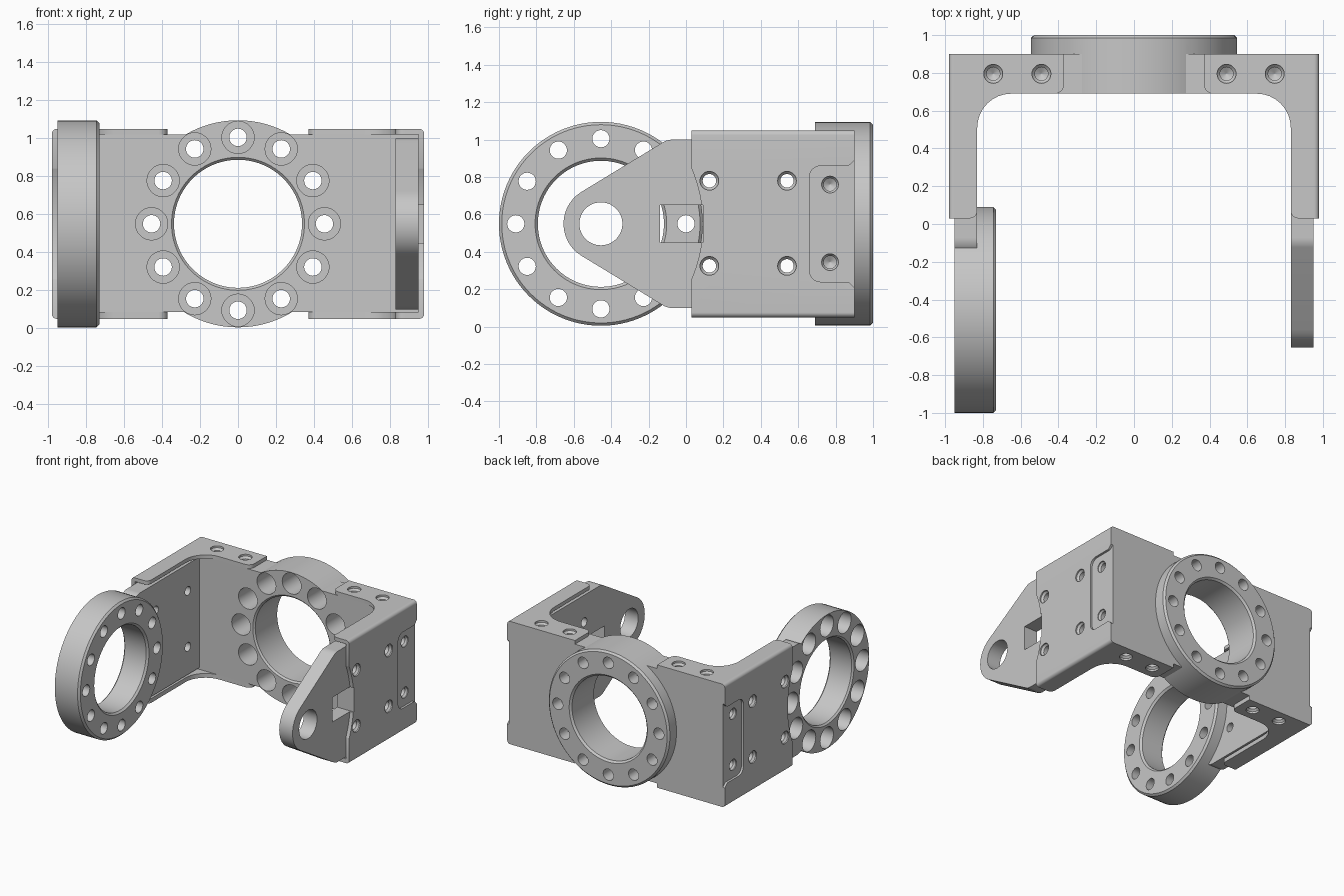
import bpy, bmesh, math
from math import pi, cos, sin
from mathutils import Vector

cube = bpy.data.objects.get("Cube")
if cube:
    bpy.data.objects.remove(cube, do_unlink=True)

metal = bpy.data.materials.new("grey metal")
metal.use_nodes = True
GREY = (0.57, 0.57, 0.57, 1)
metal.diffuse_color = GREY
metal.node_tree.nodes["Principled BSDF"].inputs["Base Color"].default_value = GREY

MID = 0.55            # height of the joint axes
RING_Y = -0.455       # side ring and tongue axis
PLACE = {"X": lambda a, b, t: (t, a, b),
         "Y": lambda a, b, t: (a, t, b),
         "Z": lambda a, b, t: (a, b, t)}


def solid(name, loops, axis):
    """Skin a stack of equal loops of (a, b, t) points into a closed object."""
    bm = bmesh.new()
    rows = [[bm.verts.new(PLACE[axis](*p)) for p in loop] for loop in loops]
    n = len(rows[0])
    for low, high in zip(rows, rows[1:]):
        for i in range(n):
            j = (i + 1) % n
            bm.faces.new((low[i], low[j], high[j], high[i]))
    bm.faces.new(rows[0][::-1])
    bm.faces.new(rows[-1])
    bmesh.ops.recalc_face_normals(bm, faces=bm.faces[:])
    mesh = bpy.data.meshes.new(name)
    bm.to_mesh(mesh)
    bm.free()
    mesh.materials.append(metal)
    obj = bpy.data.objects.new(name, mesh)
    bpy.context.collection.objects.link(obj)
    return obj


def lathe(name, axis, centre, profile, n=28):
    """Turned part: profile of (radius, distance along axis)."""
    a, b = centre
    return solid(name, [[(a + r * cos(2 * pi * i / n), b + r * sin(2 * pi * i / n), t)
                         for i in range(n)] for r, t in profile], axis)


def prism(name, axis, corners, t0, t1, steps=8):
    """Extruded outline with corners (a, b, fillet radius)."""
    pts = []
    for i, (a, b, r) in enumerate(corners):
        p = Vector((a, b))
        if r == 0:
            pts.append(p)
            continue
        u = (Vector(corners[i - 1][:2]) - p).normalized()
        v = (Vector(corners[(i + 1) % len(corners)][:2]) - p).normalized()
        half = math.acos(u.dot(v)) / 2
        mid = (u + v).normalized()
        c = p + mid * (r / sin(half))
        # sweep the fillet arc between the two tangent points
        turn = math.copysign(pi / 2 - half, u.x * v.y - u.y * v.x)
        base = math.atan2(-mid.y, -mid.x)
        for k in range(steps + 1):
            ang = base + turn * (1 - 2 * k / steps) * -1 * -1
            pts.append(c + Vector((cos(ang), sin(ang))) * r)
    return solid(name, [[(p.x, p.y, t) for p in pts] for t in sorted((t0, t1))], axis)


def box(name, x, y, z):
    return prism(name, "Z", [(x[0], y[0], 0), (x[1], y[0], 0), (x[1], y[1], 0), (x[0], y[1], 0)], *z)


def select(objs):
    bpy.ops.object.select_all(action="DESELECT")
    for o in objs:
        o.select_set(True)
    bpy.context.view_layer.objects.active = objs[0]


def join(objs):
    select(objs)
    bpy.ops.object.join()
    objs[0].hide_render = True
    return objs[0]


def boolean(obj, other, operation="DIFFERENCE"):
    select([obj])
    mod = obj.modifiers.new("cut", "BOOLEAN")
    mod.operation, mod.object, mod.solver = operation, other, "EXACT"
    bpy.ops.object.modifier_apply(modifier=mod.name)


parts, shells = [], []

# Back body: flat plate fused with the turned hub
hub = lathe("rear_hub", "Y", (0, MID), [(0.545, 0.69), (0.545, 0.985), (0.53, 1.0)], 96)
plate = box("rear_plate", (-0.95, 0.95), (0.69, 0.9), (0.085, 1.02))
boolean(hub, plate, "UNION")
bpy.data.objects.remove(plate)
parts.append(hub)

# Two mirrored arms: tongue, outer sheet, and the top and bottom flanges
for side, s in (("left", 1), ("right", -1)):
    parts.append(prism(side + "_tongue", "X",
                       [(0.69, 0.1, 0), (0.69, 1.0, 0), (-0.1, 1.0, 0.1),
                        (-0.84, MID, 0.2), (-0.1, 0.1, 0.1)], s * 0.83, s * 0.95, 14))
    shells.append(prism(side + "_side_sheet", "Y",
                        [(s * 0.95, 0.05, 0), (s * 0.98, 0.05, 0.026),
                         (s * 0.98, 1.05, 0.026), (s * 0.95, 1.05, 0)], 0.03, 0.9))
    for level, z0, z1 in (("top", 1.02, 1.05), ("bottom", 0.05, 0.085)):
        parts.append(prism(f"{side}_{level}_flange", "Z",
                           [(s * 0.95, 0.03, 0), (s * 0.83, 0.03, 0.04), (s * 0.83, 0.69, 0.18),
                            (s * 0.37, 0.69, 0.05), (s * 0.37, 0.9, 0), (s * 0.95, 0.9, 0)], z0, z1))

# Ring carried by the right arm
parts.append(lathe("right_ring", "X", (RING_Y, MID),
                   [(0.545, -0.95), (0.545, -0.745), (0.53, -0.73)], 96))

# Main bores and the bolt circles, counterbored from the seat side
cut = [lathe("cutter", "Y", (0, MID), [(0.36, 0.68), (0.337, 0.703), (0.337, 0.985), (0.362, 1.01)], 96),
       lathe("cutter", "X", (RING_Y, MID), [(0.36, -0.96), (0.337, -0.937),
                                            (0.337, -0.745), (0.362, -0.72)], 96)]
for i in range(12):
    a, b = 0.455 * cos(i * pi / 6), 0.455 * sin(i * pi / 6)
    cut.append(lathe("cutter", "Y", (a, MID + b), [(0.085, 0.6), (0.085, 0.9), (0.046, 0.9), (0.046, 1.05)]))
    cut.append(lathe("cutter", "X", (RING_Y + a, MID + b),
                     [(0.085, -0.96), (0.085, -0.82), (0.046, -0.82), (0.046, -0.7)]))

# Tongue eye and window on the left arm
cut.append(lathe("cutter", "X", (RING_Y, MID), [(0.115, 0.7), (0.115, 1.1)], 48))
cut.append(box("cutter", (0.7, 1.1), (-0.14, 0.092), (0.45, 0.65)))

# Countersunk screw holes: through the arms, then blind in sides and flanges
for y in (0.125, 0.54):
    for z in (0.325, 0.78):
        cut.append(lathe("cutter", "X", (y, z), [(0.05, -1), (0.05, -0.97), (0.036, -0.955),
                                                 (0.036, 0.955), (0.05, 0.97), (0.05, 1)]))
for s in (1, -1):
    for z in (0.345, 0.76):
        cut.append(lathe("cutter", "X", (0.77, z), [(0.045, s), (0.045, s * 0.955), (0.034, s * 0.94),
                                                    (0.034, s * 0.85), (0.002, s * 0.83)]))
    for x in (0.49, 0.745):
        for d in (1, -1):
            cut.append(lathe("cutter", "Z", (s * x, 0.795),
                             [(r, MID + d * h) for r, h in ((0.05, 0.52), (0.05, 0.485), (0.035, 0.47),
                                                            (0.035, 0.33), (0.002, 0.31))]))
holes = join(cut)

# Sheet-only cuts: curved front edge and shallow recess at the rear
sheet_cut = []
for s in (1, -1):
    sheet_cut.append(lathe("cutter", "X", (0.09 - 0.75, MID), [(0.75, s * 0.9), (0.75, s * 1.1)], 160))
    sheet_cut.append(prism("cutter", "X", [(0.66, 0.24, 0.06), (0.87, 0.24, 0.03), (0.92, 0.19, 0),
                                           (0.92, 0.91, 0), (0.87, 0.86, 0.03), (0.66, 0.86, 0.06)],
                           s * 0.962, s * 1.1))
recesses = join(sheet_cut)

for obj in shells:
    boolean(obj, recesses)
for obj in parts + shells:
    boolean(obj, holes)
    select([obj])
    bpy.ops.object.shade_smooth_by_angle(angle=math.radians(30))

for cutter in (holes, recesses):
    bpy.data.objects.remove(cutter, do_unlink=True)
